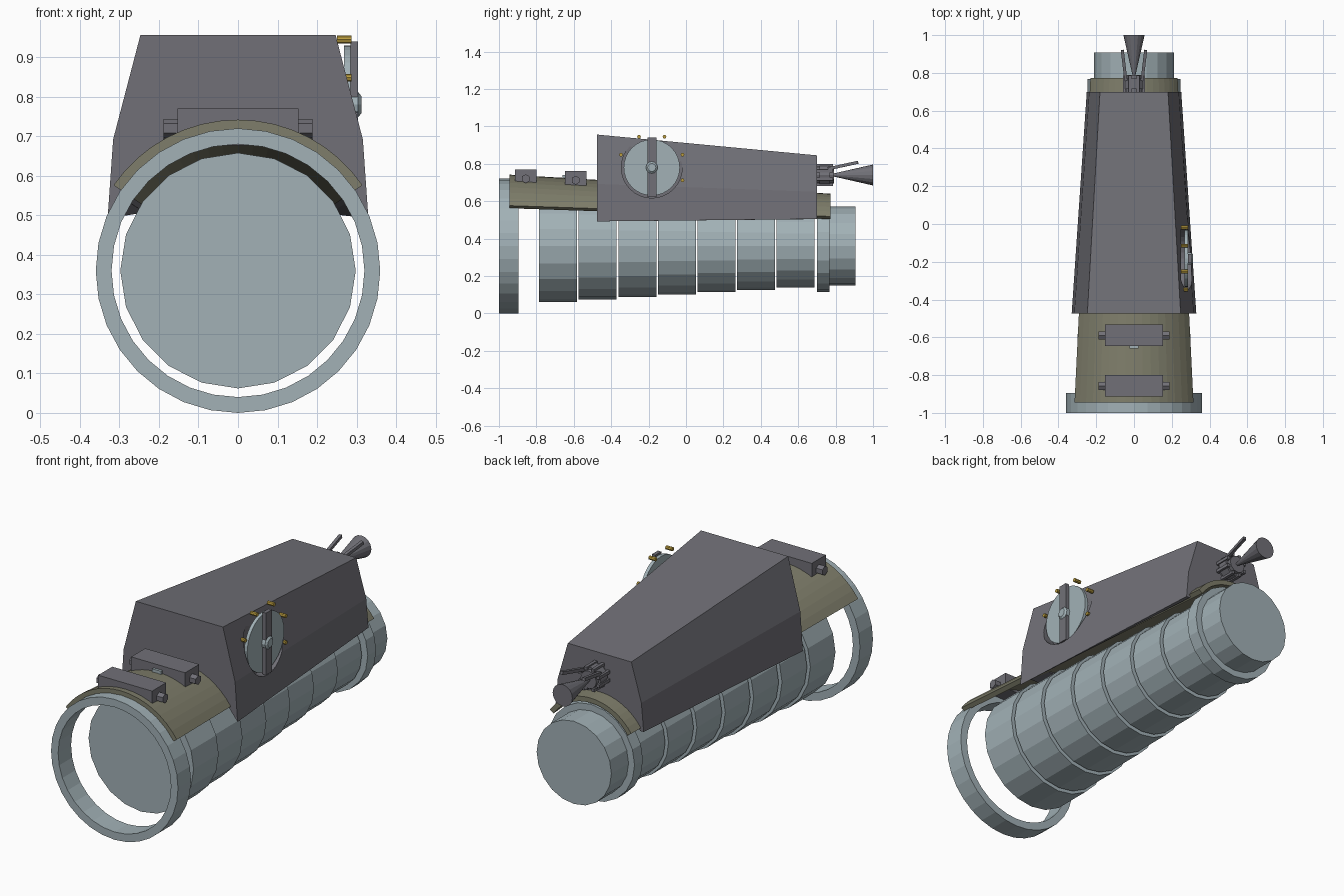
import bpy, bmesh, math
from mathutils import Vector

if "Cube" in bpy.data.objects:
    bpy.data.objects.remove(bpy.data.objects["Cube"])


def material(name, rgb):
    m = bpy.data.materials.new(name)
    m.diffuse_color = (*rgb, 1)
    m.use_nodes = True
    m.node_tree.nodes["Principled BSDF"].inputs["Base Color"].default_value = m.diffuse_color
    return m


PALE = material("pale_blue_grey", (0.36, 0.44, 0.47))
GREY = material("dark_grey", (0.165, 0.163, 0.185))
OLIVE = material("olive", (0.21, 0.207, 0.145))
GOLD = material("gold", (0.50, 0.34, 0.05))
AXIS_Z = 0.36


def loft(name, sections, mat, cap=True, ring=False):
    """Join equal-length closed sections; ring=True joins last to first."""
    bm = bmesh.new()
    rows = [[bm.verts.new(p) for p in s] for s in sections]
    n = len(rows[0])
    pairs = list(zip(rows, rows[1:])) + ([(rows[-1], rows[0])] if ring else [])
    for a, b in pairs:
        for i in range(n):
            j = (i + 1) % n
            bm.faces.new((a[i], a[j], b[j], b[i]))
    if cap and not ring:
        bm.faces.new(rows[0])
        bm.faces.new(rows[-1])
    bmesh.ops.recalc_face_normals(bm, faces=bm.faces)
    me = bpy.data.meshes.new(name)
    bm.to_mesh(me)
    bm.free()
    me.materials.append(mat)
    ob = bpy.data.objects.new(name, me)
    bpy.context.collection.objects.link(ob)
    return ob


def circle(axis, at, r, n, c):
    """Circle around an axis, c = the other two centre coordinates."""
    pts = []
    for i in range(n):
        a = 2 * math.pi * i / n
        u, v = c[0] + r * math.sin(a), c[1] - r * math.cos(a)
        pts.append((u, at, v) if axis == "y" else (at, u, v))
    return pts


def turned(name, axis, profile, n, c, mat, ring=False):
    return loft(name, [circle(axis, t, r, n, c) for t, r in profile], mat, ring=ring)


def box(name, x, y, z, mat):
    secs = [[(x[0], b, z[0]), (x[1], b, z[0]), (x[1], b, z[1]), (x[0], b, z[1])] for b in y]
    return loft(name, secs, mat)


def bar(name, a, b, w, mat):
    """Square rod between two points."""
    a, b = Vector(a), Vector(b)
    d = (b - a).normalized()
    u = d.cross(Vector((0, 0, 1))).normalized() * w
    v = u.cross(d).normalized() * w
    return loft(name, [[p + u + v, p - u + v, p - u - v, p + u - v] for p in (a, b)], mat)


def arc(y, r, half, n=16):
    return [(r * math.sin(a), y, AXIS_Z + r * math.cos(a))
            for a in (math.radians(-half + 2 * half * i / n) for i in range(n + 1))]


# Front hoop
turned("front_hoop", "y", [(-1, 0.36), (-0.895, 0.36), (-0.895, 0.32), (-1, 0.32)],
       32, (0, AXIS_Z), PALE, ring=True)

# Stepped barrel
for i in range(7):
    y = -0.785 + 0.2115 * i
    turned(f"barrel_segment_{i + 1}", "y", [(y, 0.298 - 0.0128 * i), (y + 0.203, 0.298 - 0.0128 * i)],
           20, (0, AXIS_Z), PALE)
turned("rear_flange", "y", [(0.70, 0.246), (0.768, 0.246)], 20, (0, AXIS_Z), PALE)
turned("rear_plug", "y", [(0.768, 0.212), (0.907, 0.212)], 20, (0, AXIS_Z), PALE)

# Tapered saddle shell over the barrel
loft("saddle_shell", [arc(y, r, 55.5) + arc(y, r - 0.025, 55.5)[::-1]
                      for y, r in ((-0.945, 0.382), (0.773, 0.28))], OLIVE)


# Housing with arched underside
def housing_section(y, low, mid, top, r):
    side = [low, mid, top]
    outer = [(-x, y, z) for x, z in side] + [(x, y, z) for x, z in side[::-1]]
    return outer + arc(y, r, 58)[::-1]


housing = loft("housing", [
    housing_section(-0.475, (0.33, 0.492), (0.316, 0.692), (0.247, 0.956), 0.342),
    housing_section(0.70, (0.25, 0.505), (0.237, 0.65), (0.18, 0.845), 0.272)], GREY)

# Round recess in the housing side
DIAL = (-0.183, 0.78)
cutter = turned("recess_cutter", "x", [(0.25, 0.163), (0.5, 0.163)], 32, DIAL, GREY)
cutter.hide_render = True
cutter.hide_viewport = True
cut = housing.modifiers.new("recess", "BOOLEAN")
cut.operation, cut.solver, cut.object = "DIFFERENCE", "EXACT", cutter

# Dial, handle and marker pegs
turned("dial_disc", "x", [(0.268, 0.15), (0.285, 0.15)], 32, DIAL, PALE)
box("dial_handle", (0.285, 0.304), (DIAL[0] - 0.024, DIAL[0] + 0.024), (0.622, 0.94), GREY)
turned("dial_hub", "x", [(0.28, 0.032), (0.304, 0.032), (0.312, 0.022)], 12, DIAL, PALE)
for k, deg in enumerate((-22.5, 22.5, 67.5, 112.5, 157.5)):
    a = math.radians(deg)
    c = (DIAL[0] + 0.178 * math.cos(a), DIAL[1] + 0.178 * math.sin(a))
    turned(f"dial_peg_{k + 1}", "x", [(0.25, 0.01), (0.287, 0.01)], 8, c, GOLD)

# Clamp blocks with hexagonal pins
for k, (y, z) in enumerate(((-0.857, 0.735), (-0.59, 0.727))):
    box(f"clamp_block_{k + 1}", (-0.153, 0.153), (y - 0.057, y + 0.057), (z - 0.05, z + 0.035), GREY)
    turned(f"clamp_pin_{k + 1}", "x", [(-0.188, 0.024), (0.188, 0.024)], 6, (y, z - 0.015), GREY)
box("clamp_tab", (-0.025, 0.025), (-0.66, -0.645), (0.69, 0.74), PALE)

# Rear nozzle assembly
NZ = 0.74
turned("nozzle_mount", "y", [(0.69, 0.045), (0.79, 0.045)], 12, (0, NZ), GREY)
turned("nozzle_collar", "y", [(0.715, 0.056), (0.77, 0.056)], 12, (0, NZ), GREY)
turned("nozzle_cone", "y", [(0.78, 0.006), (1.0, 0.056)], 16, (0, NZ), GREY)
for k in range(8):
    a = math.radians(22.5 + 45 * k)
    s, c = math.sin(a), math.cos(a)
    bar(f"collar_clip_{k + 1}", (0.055 * s, 0.70, NZ + 0.055 * c),
        (0.055 * s, 0.785, NZ + 0.055 * c), 0.008, GREY)
for name, s in (("left", -1), ("right", 1)):
    bar(f"{name}_prong", (s * 0.043, 0.76, NZ + 0.033), (s * 0.062, 0.92, NZ + 0.068), 0.008, GREY)
